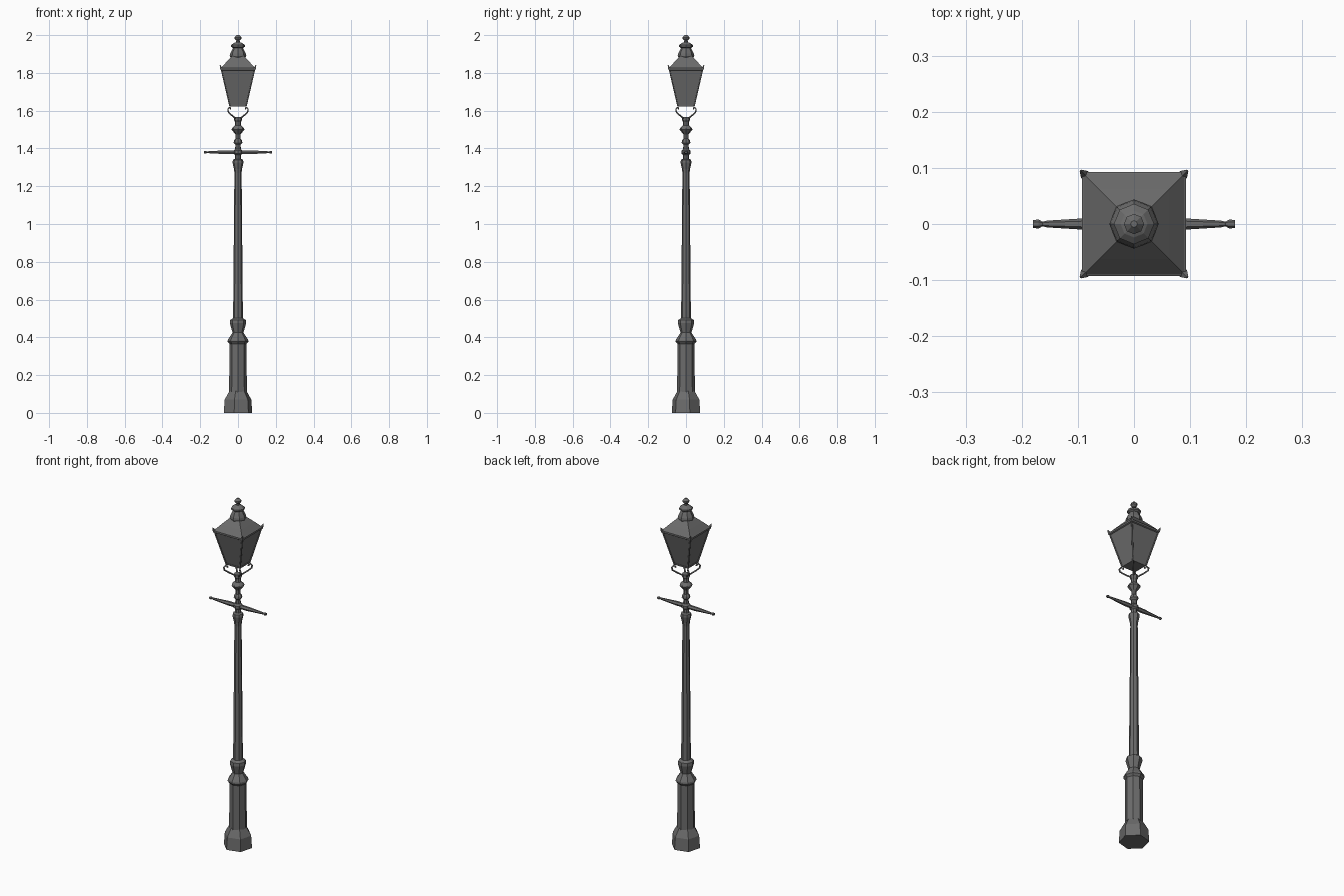
import bpy, bmesh, math
from mathutils import Matrix, Vector

if "Cube" in bpy.data.objects:
    bpy.data.objects.remove(bpy.data.objects["Cube"])

# Dark cast iron, shared by every part
iron = bpy.data.materials.new("dark_iron")
iron.diffuse_color = (0.15, 0.15, 0.15, 1)
iron.use_nodes = True
iron.node_tree.nodes["Principled BSDF"].inputs["Base Color"].default_value = iron.diffuse_color


def finish(bm, name):
    bmesh.ops.recalc_face_normals(bm, faces=bm.faces)
    me = bpy.data.meshes.new(name)
    bm.to_mesh(me)
    bm.free()
    me.materials.append(iron)
    ob = bpy.data.objects.new(name, me)
    bpy.context.collection.objects.link(ob)
    return ob


def loft(name, profile, sides=8, turn=0.0, axis='Z', caps=True):
    """Stack of regular polygons from (radius, height) pairs."""
    bm = bmesh.new()
    rings = []
    for r, h in profile:
        ring = []
        for i in range(sides):
            a = turn + 2 * math.pi * i / sides
            p = (r * math.cos(a), r * math.sin(a), h)
            if axis == 'X':
                p = (h, p[0], p[1])
            ring.append(bm.verts.new(p))
        rings.append(ring)
    for a, b in zip(rings, rings[1:]):
        for i in range(sides):
            j = (i + 1) % sides
            bm.faces.new((a[i], a[j], b[j], b[i]))
    if caps:
        bm.faces.new(rings[0])
        bm.faces.new(rings[-1])
    return finish(bm, name)


def square(name, profile, caps=True):
    """Square loft where each profile radius is the half width."""
    return loft(name, [(w * math.sqrt(2), z) for w, z in profile], 4, math.pi / 4, caps=caps)


def rod(name, points, radius):
    cu = bpy.data.curves.new(name, 'CURVE')
    cu.dimensions = '3D'
    cu.bevel_depth = radius
    cu.bevel_resolution = 0
    cu.use_fill_caps = True
    cu.materials.append(iron)
    sp = cu.splines.new('POLY')
    sp.points.add(len(points) - 1)
    for p, co in zip(sp.points, points):
        p.co = (*co, 1)
    ob = bpy.data.objects.new(name, cu)
    bpy.context.collection.objects.link(ob)
    return ob


# Base plinth and pedestal
loft("plinth", [(0.078, 0), (0.073, 0.07), (0.053, 0.105), (0.047, 0.115)],
     6, math.radians(15))
loft("pedestal", [(0.047, 0.11), (0.045, 0.365), (0.055, 0.377), (0.054, 0.387),
                  (0.04, 0.408), (0.029, 0.425), (0.043, 0.475),
                  (0.041, 0.492), (0.025, 0.502)])

# Tapered shaft
loft("shaft", [(0.026, 0.495), (0.019, 1.28)])

# Turned upper column
loft("upper_column", [(0.019, 1.27), (0.021, 1.29), (0.029, 1.325), (0.027, 1.34),
                      (0.016, 1.345), (0.015, 1.365), (0.024, 1.372), (0.024, 1.388),
                      (0.015, 1.397), (0.014, 1.42), (0.023, 1.43), (0.021, 1.442),
                      (0.013, 1.452), (0.014, 1.475), (0.034, 1.5), (0.032, 1.508),
                      (0.017, 1.522), (0.015, 1.54), (0.021, 1.55), (0.021, 1.567)])

# Ladder bar with knobbed ends
bar = loft("ladder_bar", [(0.007, -0.18), (0.008, -0.17), (0.004, -0.163), (0.006, -0.155),
                          (0.012, -0.06), (0.012, 0.06), (0.006, 0.155), (0.004, 0.163),
                          (0.008, 0.17), (0.007, 0.18)], 6, axis='X')
bar.location.z = 1.38

# Lantern glass, bottom rim and top rim
square("lantern_glass", [(0.042, 1.627), (0.088, 1.82)], caps=False)
square("lantern_floor", [(0.043, 1.622), (0.045, 1.632)])
square("lantern_rim", [(0.088, 1.812), (0.093, 1.815), (0.093, 1.825), (0.088, 1.828)])

# Corner parts, repeated around the lantern
for k in range(4):
    a = math.pi / 4 + k * math.pi / 2
    d = Vector((math.cos(a), math.sin(a), 0)) * math.sqrt(2)

    def at(w, z):
        return d * w + Vector((0, 0, z))

    rod("corner_bar", [at(0.043, 1.622), at(0.089, 1.822)], 0.004)
    rod("scroll_bracket", [at(0.008, 1.555), at(0.02, 1.565), at(0.036, 1.578),
                           at(0.051, 1.593), at(0.053, 1.607), at(0.047, 1.617),
                           at(0.040, 1.614), at(0.039, 1.606)], 0.0045)
    ear = loft("roof_ear", [(0.009, 0), (0.007, 0.01), (0.002, 0.026)], 4)
    q = (at(0.097, 1.844) - at(0.087, 1.816)).to_track_quat('Z', 'Y')
    ear.matrix_world = Matrix.Translation(at(0.087, 1.818)) @ q.to_matrix().to_4x4()

# Pyramid roof
square("roof", [(0.092, 1.824), (0.062, 1.857), (0.028, 1.893)])

# Chimney cap and finial
loft("chimney", [(0.04, 1.882), (0.044, 1.89), (0.042, 1.902), (0.032, 1.922),
                 (0.026, 1.932), (0.036, 1.938), (0.036, 1.947), (0.024, 1.957),
                 (0.01, 1.963), (0.009, 1.97), (0.018, 1.98), (0.018, 1.988),
                 (0.006, 2.0)])
